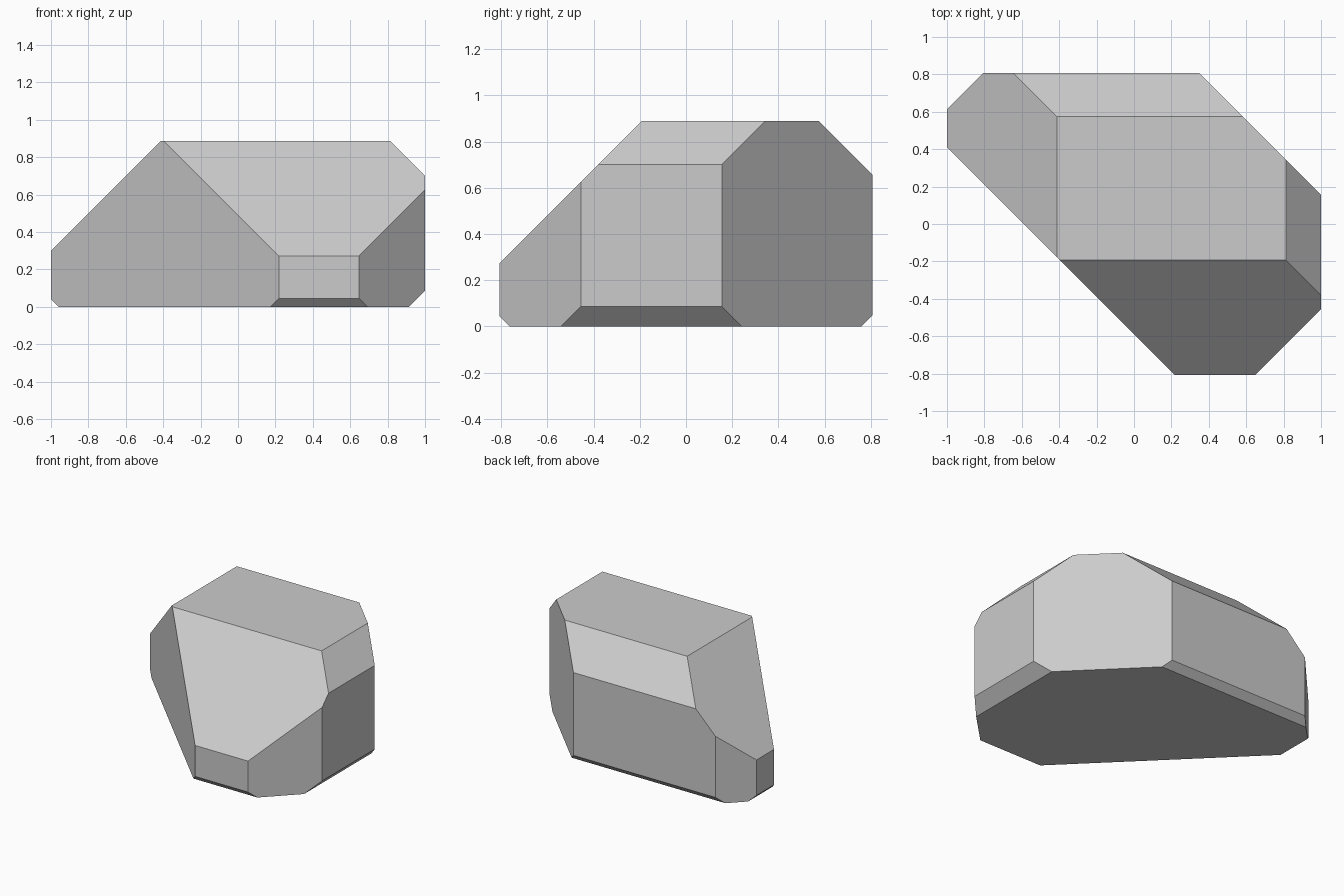
import bpy, bmesh
from mathutils import Vector

if "Cube" in bpy.data.objects:
    bpy.data.objects.remove(bpy.data.objects["Cube"])

# Block: a box (half width, half depth, height)
HX, HY, HZ = 1.0, 0.808, 0.888
bm = bmesh.new()
bmesh.ops.create_cube(bm, size=2)
for v in bm.verts:
    v.co = Vector((v.co.x * HX, v.co.y * HY, (v.co.z + 1) / 2 * HZ))

# Bevel cuts at 45 degrees: direction and limit of direction . point
cuts = [
    ((1, 1, 0), 1.155), ((-1, -1, 0), 0.59),    # upright edges
    ((1, -1, 0), 1.455), ((-1, 1, 0), 1.612),
    ((-1, 0, 1), 1.30), ((1, 0, 1), 1.70),      # left and right edges
    ((-1, 0, -1), 0.96), ((1, 0, -1), 0.914),
    ((0, -1, 1), 1.08), ((0, 1, 1), 1.463),     # front and back edges
    ((0, -1, -1), 0.763), ((0, 1, -1), 0.76),
]
for direction, limit in cuts:
    n = Vector(direction)
    bmesh.ops.bisect_plane(bm, geom=bm.verts[:] + bm.edges[:] + bm.faces[:],
                           dist=1e-5, plane_co=n * limit / n.length_squared,
                           plane_no=n, clear_outer=True)
    rim = [e for e in bm.edges if e.is_boundary]
    if rim:
        bmesh.ops.holes_fill(bm, edges=rim, sides=0)
bmesh.ops.recalc_face_normals(bm, faces=bm.faces[:])

mesh = bpy.data.meshes.new("faceted_block")
bm.to_mesh(mesh)
bm.free()
bpy.context.collection.objects.link(bpy.data.objects.new("faceted_block", mesh))
